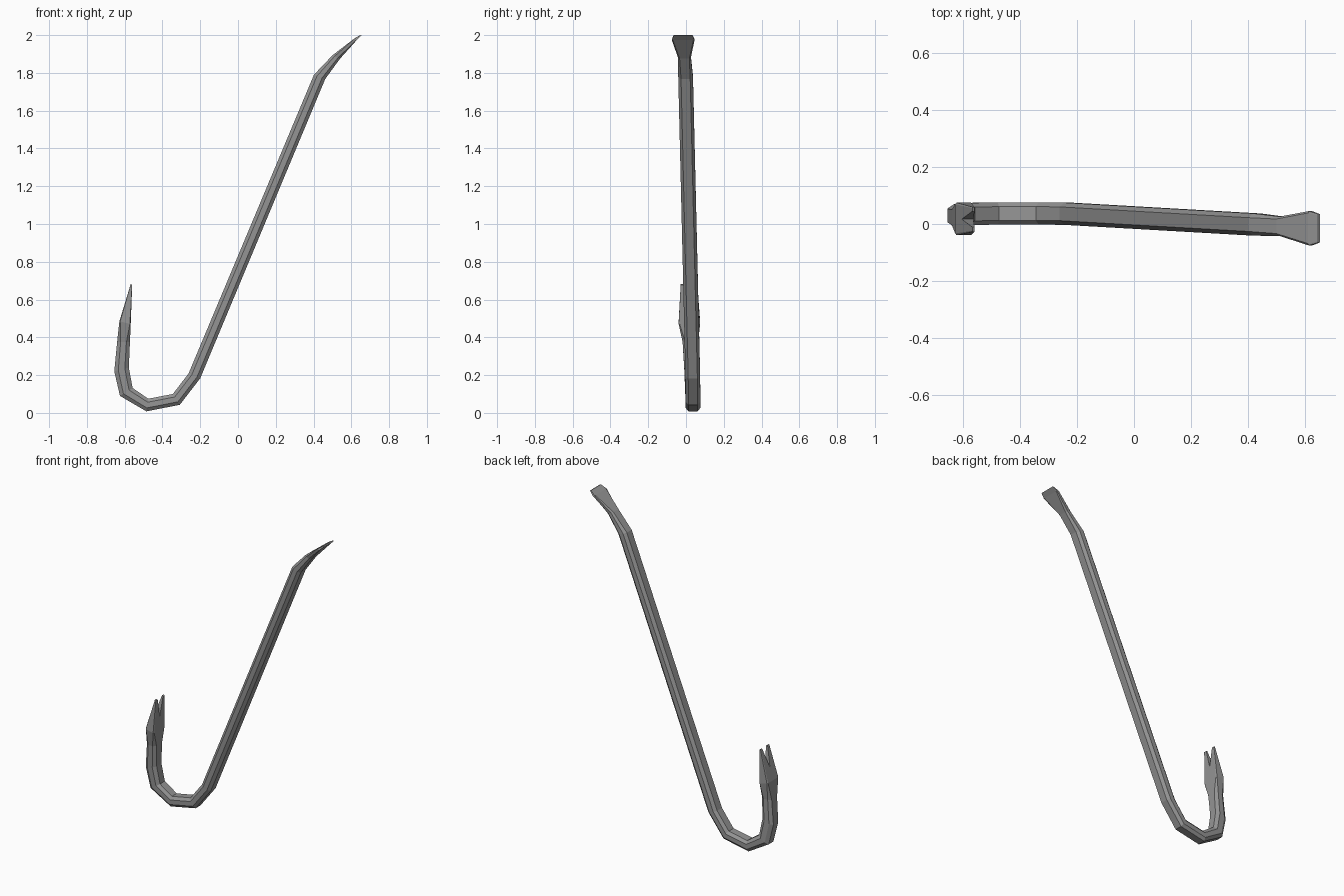
import bpy, bmesh
from mathutils import Vector

if "Cube" in bpy.data.objects:
    bpy.data.objects.remove(bpy.data.objects["Cube"])

# Stations along the bar: inner x,z | outer x,z | centre y | half width | flatness of chamfer
stations = [
    (0.646, 2.000, 0.653, 1.997, -0.015, 0.050, 0.9),   # chisel edge
    (0.612, 1.979, 0.628, 1.973, -0.015, 0.060, 0.9),
    (0.500, 1.893, 0.540, 1.875, -0.008, 0.034, 0.75),
    (0.402, 1.790, 0.462, 1.768, -0.002, 0.039, 0.62),  # upper bend
    (-0.262, 0.208, -0.200, 0.183, 0.036, 0.039, 0.62), # lower end of shaft
    (-0.345, 0.100, -0.308, 0.043, 0.037, 0.039, 0.62), # hook
    (-0.475, 0.075, -0.485, 0.008, 0.037, 0.039, 0.62),
    (-0.558, 0.132, -0.625, 0.090, 0.035, 0.039, 0.62),
    (-0.578, 0.240, -0.655, 0.220, 0.030, 0.039, 0.62),
    (-0.572, 0.375, -0.640, 0.375, 0.023, 0.041, 0.66),
    (-0.568, 0.470, -0.628, 0.485, 0.018, 0.057, 0.90), # claw shoulder
    (-0.560, 0.677, -0.568, 0.682, 0.016, 0.044, 0.90), # claw tip
]


def mesh_object(name, bm):
    bmesh.ops.recalc_face_normals(bm, faces=bm.faces)
    mesh = bpy.data.meshes.new(name)
    bm.to_mesh(mesh)
    bm.free()
    obj = bpy.data.objects.new(name, mesh)
    bpy.context.collection.objects.link(obj)
    return obj


def loft(name, rings):
    bm = bmesh.new()
    loops = [[bm.verts.new(p) for p in ring] for ring in rings]
    n = len(loops[0])
    for a, b in zip(loops, loops[1:]):
        for i in range(n):
            j = (i + 1) % n
            bm.faces.new((a[i], a[j], b[j], b[i]))
    bm.faces.new(loops[0])
    bm.faces.new(loops[-1])
    return mesh_object(name, bm)


def octagon(ix, iz, ox, oz, cy, half, flat):
    inner, outer = Vector((ix, cy, iz)), Vector((ox, cy, oz))
    mid, u, v = (inner + outer) / 2, (outer - inner) / 2, Vector((0, half, 0))
    k = 0.45 if flat < 0.8 else 0.85
    shape = [(1, -flat), (1, flat), (k, 1), (-k, 1),
             (-1, flat), (-1, -flat), (-k, -1), (k, -1)]
    return [mid + u * a + v * b for a, b in shape]


# Dark iron colour
iron = bpy.data.materials.new("dark_iron")
iron.diffuse_color = (0.3, 0.3, 0.3, 1)
iron.use_nodes = True
iron.node_tree.nodes["Principled BSDF"].inputs["Base Color"].default_value = iron.diffuse_color

# Faceted bar from chisel to claw
bar = loft("crowbar", [octagon(*s) for s in stations])
bar.data.materials.append(iron)

# V-shaped nail slot through the claw
cutter = loft("claw_slot_cutter", [
    [(x, 0.017, 0.56), (x, -0.017, 0.71), (x, 0.051, 0.71)] for x in (-0.75, -0.45)])
cutter.data.materials.append(iron)
cutter.hide_render = True
cutter.hide_viewport = True
slot = bar.modifiers.new("claw_slot", 'BOOLEAN')
slot.operation = 'DIFFERENCE'
slot.solver = 'EXACT'
slot.object = cutter
